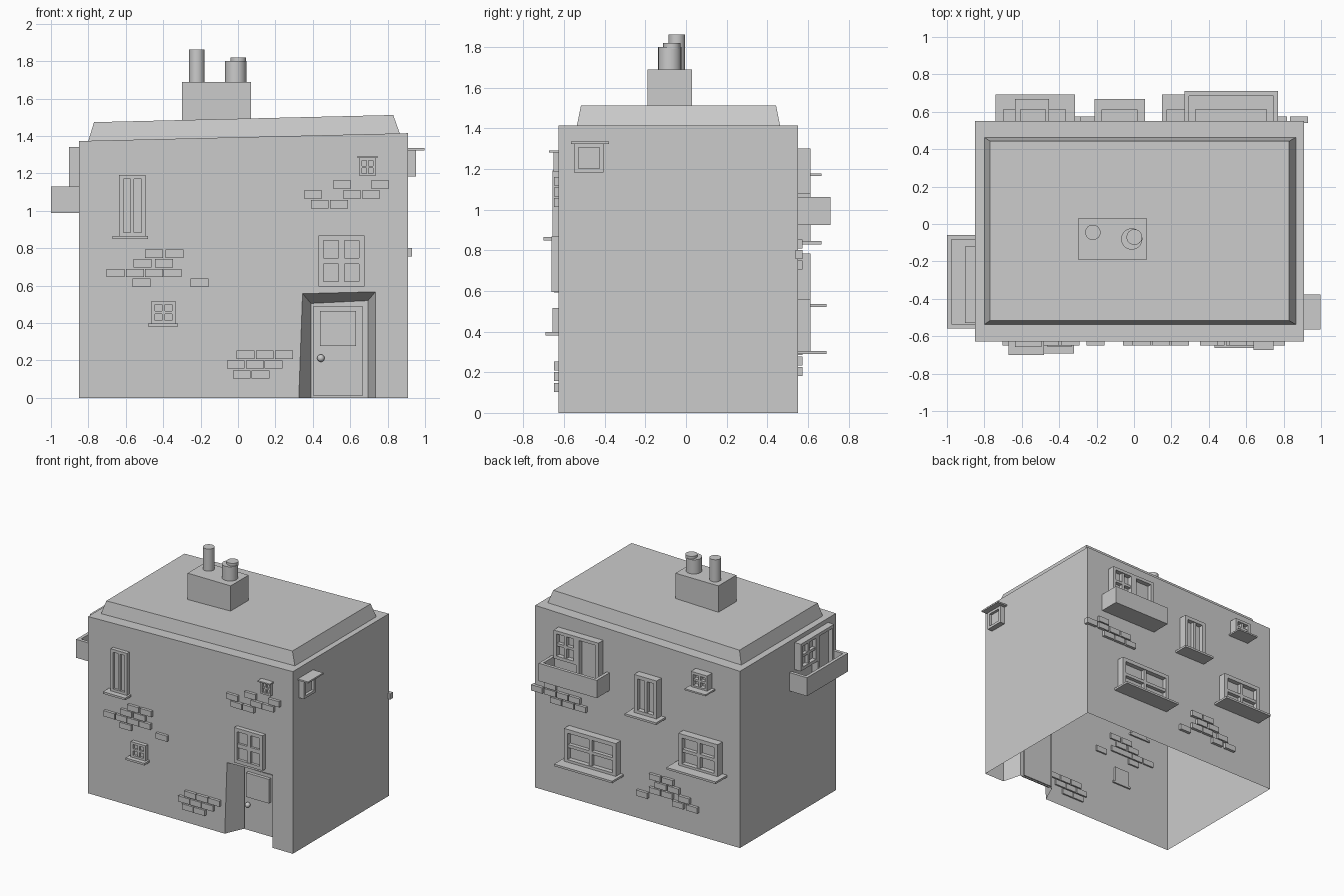
import bpy, bmesh
from mathutils import Vector

if "Cube" in bpy.data.objects:
    bpy.data.objects.remove(bpy.data.objects["Cube"])

X0, X1, Y0, Y1 = -0.85, 0.91, -0.627, 0.552


def finish(name, bm):
    bmesh.ops.recalc_face_normals(bm, faces=bm.faces)
    me = bpy.data.meshes.new(name)
    bm.to_mesh(me)
    bm.free()
    ob = bpy.data.objects.new(name, me)
    bpy.context.collection.objects.link(ob)
    return ob


def add_box(bm, a, b):
    vs = bmesh.ops.create_cube(bm, size=1)["verts"]
    for v in vs:
        v.co = Vector([(a[i] + b[i]) / 2 + v.co[i] * abs(b[i] - a[i]) for i in range(3)])


def boxes(name, items):
    bm = bmesh.new()
    for a, b in items:
        add_box(bm, a, b)
    return finish(name, bm)


def on_wall(wall, u, d, z):
    """Point on a wall: u along it, d outwards, z up."""
    return {"front": (u, Y0 - d, z), "back": (u, Y1 + d, z),
            "left": (X0 - d, u, z), "right": (X1 + d, u, z)}[wall]


def block(wall, u0, u1, z0, z1, d, d0=-0.012):
    return on_wall(wall, u0, d0, z0), on_wall(wall, u1, d, z1)


def window(name, wall, u0, u1, z0, z1, d, cols, rows, border, bar, pane=0.4):
    items = [block(wall, u0 + border / 2, u1 - border / 2, z0 + border / 2, z1 - border / 2, d * pane)]
    # outer frame
    items += [block(wall, u0, u0 + border, z0, z1, d), block(wall, u1 - border, u1, z0, z1, d),
              block(wall, u0 + border, u1 - border, z0, z0 + border, d),
              block(wall, u0 + border, u1 - border, z1 - border, z1, d)]
    # glazing bars
    for i in range(1, cols):
        u = u0 + border + (u1 - u0 - 2 * border) * i / cols
        items.append(block(wall, u - bar / 2, u + bar / 2, z0 + border, z1 - border, d * 0.9))
    for i in range(1, rows):
        z = z0 + border + (z1 - z0 - 2 * border) * i / rows
        items.append(block(wall, u0 + border, u1 - border, z - bar / 2, z + bar / 2, d * 0.88))
    boxes(name, items)


def ledge(name, wall, u0, u1, z, d, t=0.016):
    boxes(name, [block(wall, u0, u1, z - t, z, d)])


def bricks(name, wall, rows):
    boxes(name, [block(wall, u - 0.048, u + 0.048, z - 0.022, z + 0.022, 0.022)
                 for z, us in rows for u in us])


def balcony(name, wall, u0, u1, z0, z1, d):
    t = 0.025
    boxes(name, [block(wall, u0, u1, z0, z0 + t, d),
                 block(wall, u0, u0 + t, z0 + t, z1, d), block(wall, u1 - t, u1, z0 + t, z1, d),
                 block(wall, u0 + t, u1 - t, z0 + t, z1, d, d - t)])


def cylinder(name, x, y, z0, z1, r, sides=24):
    bpy.ops.mesh.primitive_cylinder_add(vertices=sides, radius=r, depth=z1 - z0, location=(x, y, (z0 + z1) / 2))
    ob = bpy.context.object
    ob.name = name
    bpy.ops.object.shade_smooth_by_angle()
    return ob


def slope(x):
    return 1.373 + (x - X0) / (X1 - X0) * 0.042


# house shell: open underneath, splayed doorway, stepped sloping roof
bm = bmesh.new()


def ring(x0, x1, y0, y1, lift):
    return [bm.verts.new((x, y, slope(x) + lift)) for x, y in ((x0, y0), (x1, y0), (x1, y1), (x0, y1))]


foot = [bm.verts.new((x, y, 0)) for x, y in ((X0, Y0), (X1, Y0), (X1, Y1), (X0, Y1))]
rings = [ring(X0, X1, Y0, Y1, 0), ring(-0.80, 0.865, -0.537, 0.463, 0), ring(-0.77, 0.83, -0.517, 0.443, 0.099)]
outer = [bm.verts.new((x, Y0, z)) for x, z in ((0.325, 0), (0.345, 0.557), (0.735, 0.567), (0.735, 0))]
inner = [bm.verts.new((x, -0.48, z)) for x, z in ((0.39, 0), (0.39, 0.505), (0.695, 0.52), (0.695, 0))]
bm.faces.new([foot[0]] + outer + [foot[1], rings[0][1], rings[0][0]])
for i in range(1, 4):
    j = (i + 1) % 4
    bm.faces.new((foot[i], foot[j], rings[0][j], rings[0][i]))
for lo, hi in zip(rings, rings[1:]):
    for i in range(4):
        j = (i + 1) % 4
        bm.faces.new((lo[i], lo[j], hi[j], hi[i]))
bm.faces.new(rings[2])
for i in range(3):
    bm.faces.new((outer[i], outer[i + 1], inner[i + 1], inner[i]))
bm.faces.new(inner)
finish("house_shell", bm)

# door
boxes("door", [((0.405, -0.50, 0.01), (0.665, -0.47, 0.49))])
boxes("door_panel", [((0.438, -0.525, 0.277), (0.632, -0.49, 0.465))])
bpy.ops.mesh.primitive_uv_sphere_add(segments=16, ring_count=8, radius=0.02, location=(0.443, -0.515, 0.212))
bpy.context.object.name = "door_knob"
bpy.ops.object.shade_smooth_by_angle()

# chimney and pots
boxes("chimney", [((-0.30, -0.19, 1.46), (0.07, 0.03, 1.69))])
cylinder("tall_pot", -0.22, -0.045, 1.68, 1.862, 0.041)
cylinder("wide_pot", -0.012, -0.08, 1.68, 1.80, 0.057)
cylinder("pot_cap", 0.002, -0.07, 1.79, 1.82, 0.042)

# front windows
window("front_tall_window", "front", -0.635, -0.495, 0.862, 1.192, 0.03, 2, 1, 0.022, 0.018)
ledge("front_tall_sill", "front", -0.67, -0.48, 0.865, 0.073)
window("front_small_window", "front", -0.462, -0.335, 0.396, 0.517, 0.03, 2, 2, 0.018, 0.016)
ledge("front_small_sill", "front", -0.482, -0.32, 0.398, 0.065)
window("front_door_window", "front", 0.43, 0.675, 0.595, 0.867, 0.035, 2, 2, 0.027, 0.032)
window("front_top_window", "front", 0.65, 0.735, 1.185, 1.283, 0.025, 2, 2, 0.014, 0.012)
ledge("front_top_lintel", "front", 0.64, 0.745, 1.292, 0.047, 0.01)

# right wall window
window("right_window", "right", -0.55, -0.405, 1.183, 1.325, 0.042, 1, 1, 0.02, 0.01, 0.5)
ledge("right_lintel", "right", -0.565, -0.378, 1.335, 0.088, 0.012)

# back windows
window("back_middle_window", "back", -0.175, 0.018, 0.84, 1.14, 0.06, 2, 1, 0.028, 0.024)
ledge("back_middle_sill", "back", -0.21, 0.06, 0.845, 0.115)
window("back_small_window", "back", -0.61, -0.47, 1.17, 1.295, 0.06, 2, 2, 0.02, 0.016)
ledge("back_small_sill", "back", -0.635, -0.455, 1.177, 0.115, 0.012)
window("back_high_window", "back", -0.70, -0.363, 0.525, 0.785, 0.06, 2, 2, 0.03, 0.024)
ledge("back_high_sill", "back", -0.74, -0.315, 0.537, 0.14)
window("back_low_window", "back", 0.175, 0.62, 0.295, 0.56, 0.06, 2, 2, 0.03, 0.024)
ledge("back_low_sill", "back", 0.15, 0.65, 0.305, 0.14)

# balconies, each with a window and a balcony door
balcony("back_balcony", "back", 0.27, 0.77, 0.925, 1.063, 0.158)
window("back_balcony_window", "back", 0.515, 0.71, 1.08, 1.30, 0.06, 2, 2, 0.024, 0.02)
window("back_balcony_door", "back", 0.325, 0.515, 0.94, 1.30, 0.06, 1, 1, 0.024, 0.02)
balcony("left_balcony", "left", -0.56, -0.058, 0.987, 1.13, 0.15)
window("left_balcony_window", "left", -0.33, -0.12, 1.13, 1.34, 0.053, 2, 2, 0.024, 0.02)
window("left_balcony_door", "left", -0.53, -0.33, 1.0, 1.34, 0.053, 1, 1, 0.024, 0.02)

# exposed brick patches
bricks("front_left_bricks", "front", [(0.77, (-0.45, -0.34)), (0.72, (-0.51, -0.395)),
       (0.668, (-0.655, -0.55, -0.45, -0.35)), (0.615, (-0.515, -0.205))])
bricks("front_upper_bricks", "front", [(1.14, (0.555, 0.76)), (1.087, (0.40, 0.61, 0.71)), (1.035, (0.437, 0.54))])
bricks("front_lower_bricks", "front", [(0.23, (0.04, 0.143, 0.246)), (0.178, (-0.012, 0.09, 0.19)),
       (0.125, (0.02, 0.12))])
bricks("back_lower_bricks", "back", [(0.36, (-0.13, -0.24)), (0.307, (-0.18, -0.29)),
       (0.255, (-0.13, -0.235, -0.38)), (0.203, (-0.02, -0.33, -0.45))])
bricks("back_upper_bricks", "back", [(0.832, (0.77,)), (0.78, (0.77, 0.665, 0.56)), (0.727, (0.72, 0.615, 0.51))])
boxes("corner_brick", [((0.835, 0.54, 0.757), (0.93, 0.574, 0.802))])
